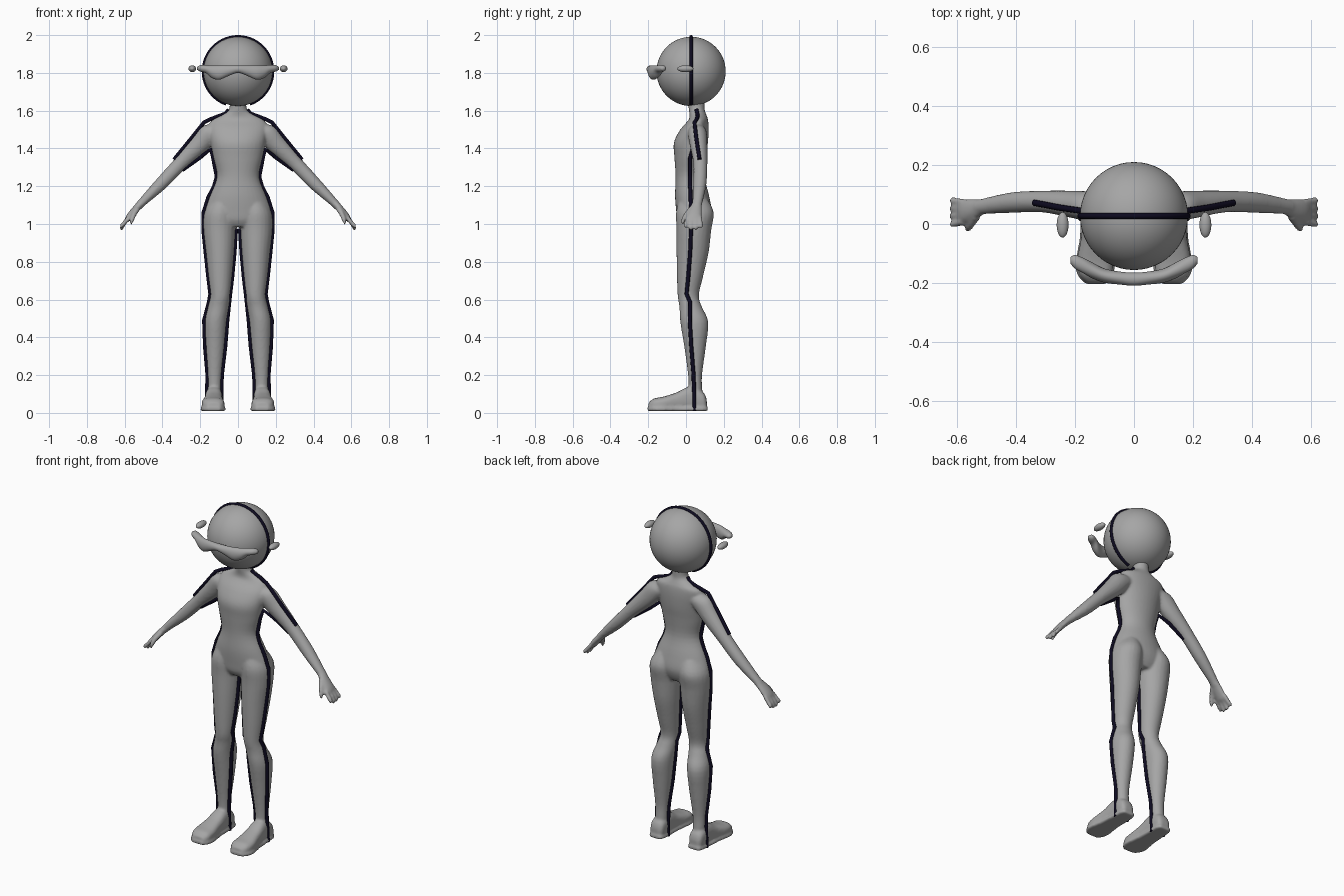
import bpy, bmesh, math
from mathutils import Vector


def material(name, rgb):
    m = bpy.data.materials.new(name)
    m.diffuse_color = (*rgb, 1)
    return m


GREY = material("grey", (0.38, 0.38, 0.38))
DARK = material("dark_navy", (0.004, 0.003, 0.014))


def spline(rows, steps=4):
    """Catmull-Rom interpolation through rows of numbers."""
    p = [rows[0]] + list(rows) + [rows[-1]]
    out = []
    for i in range(1, len(p) - 2):
        for k in range(steps):
            t = k / steps
            out.append([0.5 * (2 * b + (c - a) * t + (2 * a - 5 * b + 4 * c - d) * t * t
                               + (3 * b - a - 3 * c + d) * t ** 3)
                        for a, b, c, d in zip(*p[i - 1:i + 3])])
    return out + [list(rows[-1])]


def loft(bm, rows, u, v, s=1, power=2, n=24):
    """Skin rows of (x, y, z, radius_u, radius_v); s = -1 mirrors in x."""
    u, v, rings = Vector(u), Vector(v), []
    for x, y, z, a, b in spline(rows):
        ring = []
        for i in range(n):
            t = 2 * math.pi * i / n
            c, d = math.cos(t), math.sin(t)
            co = (Vector((x, y, z))
                  + u * a * math.copysign(abs(c) ** (2 / power), c)
                  + v * b * math.copysign(abs(d) ** (2 / power), d))
            co.x *= s
            ring.append(bm.verts.new(co))
        rings.append(ring)
    for r, q in zip(rings, rings[1:]):
        for i in range(n):
            bm.faces.new((r[i], r[(i + 1) % n], q[(i + 1) % n], q[i]))
    bm.faces.new(rings[0])
    bm.faces.new(rings[-1])


def finish(bm, name, mat):
    bmesh.ops.recalc_face_normals(bm, faces=bm.faces)
    for f in bm.faces:
        f.smooth = True
    me = bpy.data.meshes.new(name)
    bm.to_mesh(me)
    bm.free()
    me.materials.append(mat)
    ob = bpy.data.objects.new(name, me)
    bpy.context.collection.objects.link(ob)
    return ob


def ellipsoid(name, loc, radii):
    bm = bmesh.new()
    bmesh.ops.create_uvsphere(bm, u_segments=48, v_segments=32, radius=1)
    bmesh.ops.scale(bm, vec=radii, verts=bm.verts)
    bmesh.ops.translate(bm, vec=loc, verts=bm.verts)
    return finish(bm, name, GREY)


def line(name, pts, s=1, radius=0.0105):
    cu = bpy.data.curves.new(name, 'CURVE')
    cu.dimensions = '3D'
    cu.bevel_depth, cu.bevel_resolution, cu.use_fill_caps = radius, 3, True
    sp = cu.splines.new('POLY')
    sp.points.add(len(pts) - 1)
    for p, (x, y, z) in zip(sp.points, pts):
        p.co = (x * s, y, z, 1)
    cu.materials.append(DARK)
    ob = bpy.data.objects.new(name, cu)
    bpy.context.collection.objects.link(ob)
    bpy.ops.object.select_all(action='DESELECT')
    ob.select_set(True)
    bpy.context.view_layer.objects.active = ob
    bpy.ops.object.convert(target='MESH')


X, Y, Z = (1, 0, 0), (0, 1, 0), (0, 0, 1)
ARM_V = (0.77, 0, 0.64)
bm = bmesh.new()

# torso and neck
loft(bm, [(0, .055, 1.66, .045, .045), (0, .057, 1.605, .048, .042),
          (0, .064, 1.575, .09, .045), (0, .065, 1.55, .14, .052),
          (0, .045, 1.50, .155, .075), (0, .026, 1.43, .145, .09),
          (0, .022, 1.35, .13, .083), (0, .022, 1.25, .112, .077),
          (0, .032, 1.15, .15, .09), (0, .042, 1.07, .178, .094),
          (0, .04, 1.02, .17, .085), (0, .04, .985, .13, .065)], X, Y, n=36)

for s in (1, -1):
    # leg
    loft(bm, [(.08, .04, 1.13, .06, .075), (.095, .047, 1.06, .086, .1),
              (.098, .042, .97, .087, .092), (.095, .035, .85, .077, .085),
              (.094, .021, .72, .064, .069), (.094, .012, .62, .053, .056),
              (.104, .025, .56, .056, .06), (.118, .044, .48, .062, .074),
              (.121, .048, .35, .054, .057), (.124, .048, .2, .039, .037),
              (.125, .05, .12, .036, .036), (.125, .05, .05, .036, .036)], X, Y, s)
    # foot and sole
    loft(bm, [(.128, .11, .04, .025, .03), (.128, .09, .06, .042, .05),
              (.128, .02, .075, .045, .064), (.13, -.05, .06, .05, .048),
              (.132, -.12, .048, .06, .038), (.13, -.17, .043, .056, .033),
              (.128, -.198, .032, .036, .022)], X, Z, s, power=2.6)
    loft(bm, [(.128, .115, .02, .028, .011), (.128, .09, .02, .046, .011),
              (.13, -.05, .02, .055, .011), (.132, -.13, .02, .067, .011),
              (.131, -.175, .02, .06, .011), (.129, -.203, .02, .035, .011)],
         X, Z, s, power=5)
    # arm
    loft(bm, [(.10, .06, 1.50, .04, .045), (.15, .06, 1.48, .05, .057),
              (.21, .067, 1.415, .046, .052), (.307, .076, 1.318, .037, .039),
              (.41, .073, 1.21, .035, .034), (.51, .06, 1.112, .027, .022),
              (.53, .056, 1.09, .027, .021)], Y, ARM_V, s)
    # palm, fingers, thumb
    loft(bm, [(.505, .06, 1.117, .024, .02), (.54, .05, 1.08, .034, .019),
              (.57, .044, 1.045, .04, .018), (.587, .042, 1.022, .037, .015)], Y, ARM_V, s)
    for i, tip in enumerate((.978, .968, .968, .98)):
        y = .075 - .023 * i
        yt = .08 - .027 * i
        loft(bm, [(.578, y, 1.035, .012, .012), (.602, (y + yt) / 2, 1.005, .012, .012),
                  (.617, yt, tip + .01, .011, .011), (.62, yt, tip, .006, .006)],
             Y, ARM_V, s, n=10)
    loft(bm, [(.53, .03, 1.085, .016, .016), (.55, .0, 1.05, .014, .014),
              (.562, -.014, 1.02, .012, .012), (.568, -.018, 1.0, .007, .007)],
         Y, ARM_V, s, n=10)

# fuse the limbs into one smooth skin
body = finish(bm, "body", GREY)
rm = body.modifiers.new("fuse", 'REMESH')
rm.mode, rm.voxel_size, rm.use_smooth_shade = 'VOXEL', 0.0075, True
sm = body.modifiers.new("soften", 'SMOOTH')
sm.factor, sm.iterations = 0.5, 4

# head and small side blobs
HEAD_Y, HEAD_Z, HEAD_R = 0.027, 1.808, 0.183
ellipsoid("head", (0, HEAD_Y, HEAD_Z), (HEAD_R,) * 3)
for s, side in ((1, "left"), (-1, "right")):
    ellipsoid(side + "_side_knob", (.242 * s, -.003, 1.822), (.02, .043, .018))

# floating curved band in front of the face
half = [(.05, -.183, 1.812, .022, .028), (.1, -.175, 1.802, .024, .038),
        (.14, -.158, 1.807, .027, .033), (.17, -.142, 1.82, .026, .021),
        (.2, -.128, 1.824, .023, .017), (.216, -.123, 1.824, .01, .008)]
bm = bmesh.new()
loft(bm, [(-r[0], *r[1:]) for r in reversed(half)]
     + [(0, -.187, 1.82, .022, .02)] + half, Y, Z)
finish(bm, "face_band", GREY)

# dark seam over the head
line("head_seam", [(HEAD_R * math.sin(a), HEAD_Y, HEAD_Z + HEAD_R * math.cos(a))
                   for a in (math.radians(d) for d in range(-160, 161, 5))], radius=.0095)

for s, side in ((1, "left"), (-1, "right")):
    # seam over shoulder and upper arm
    line(side + "_shoulder_seam",
         [(.05, .055, 1.605), (.065, .06, 1.585), (.1, .062, 1.572), (.15, .055, 1.553),
          (.18, .045, 1.538), (.25, .055, 1.45), (.338, .072, 1.342)], s)
    # seam under the arm, down the flank and outer leg
    line(side + "_outer_seam",
         [(.295, .07, 1.285), (.2, .06, 1.352), (.145, .035, 1.395), (.132, .022, 1.35),
          (.113, .022, 1.25), (.127, .022, 1.2), (.158, .024, 1.14), (.183, .028, 1.06),
          (.184, .027, .97), (.172, .022, .85), (.158, .012, .72), (.147, .003, .63),
          (.155, .022, .585), (.18, .02, .49), (.175, .028, .35), (.162, .04, .2),
          (.165, .043, .1), (.168, .045, .011)], s)
    # seam along the inner leg
    line(side + "_inner_seam",
         [(.01, .027, .975), (.018, .022, .85), (.03, .012, .72), (.041, .003, .63),
          (.046, .022, .585), (.056, .02, .49), (.067, .028, .35), (.085, .04, .2),
          (.088, .043, .1), (.088, .045, .011)], s)
